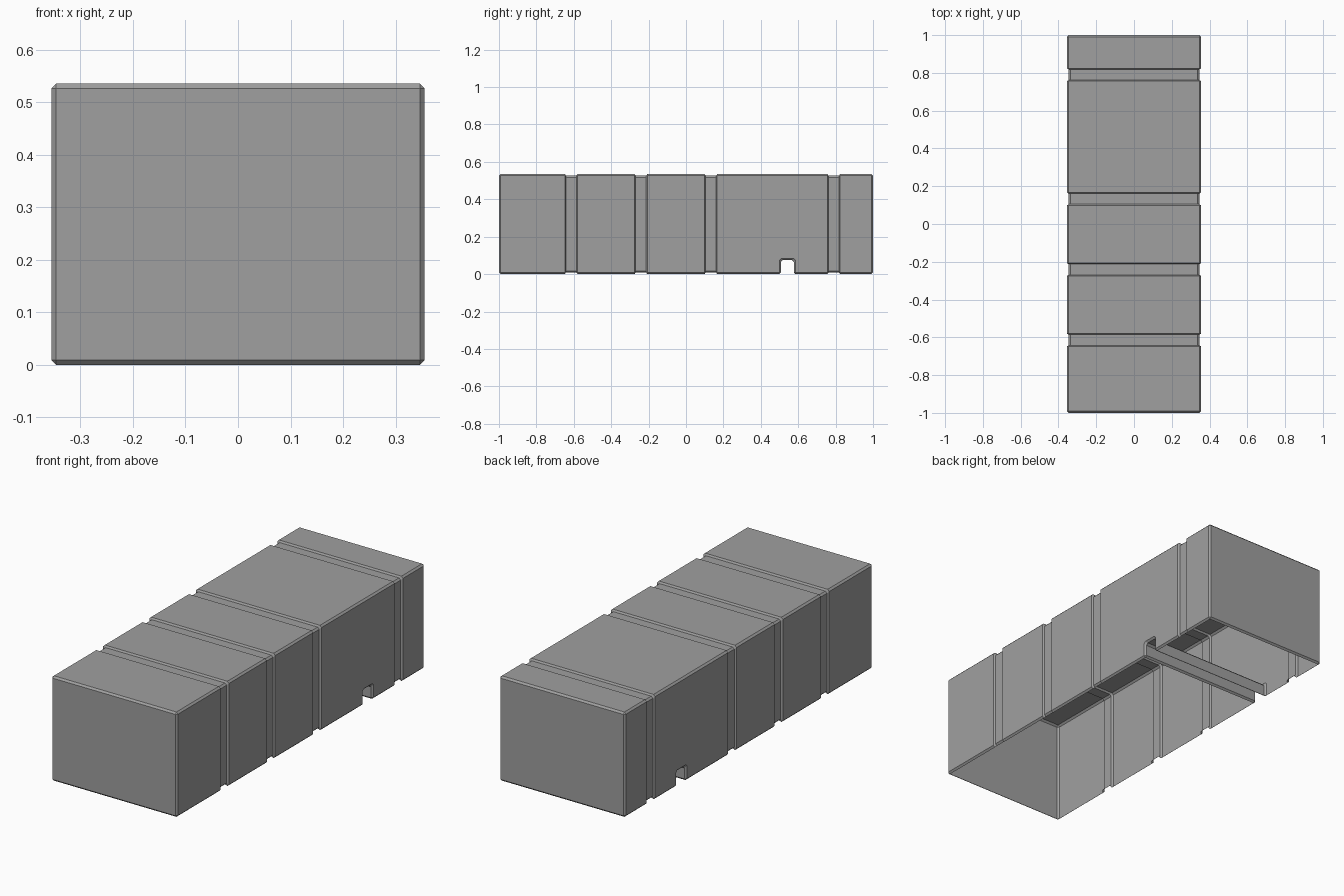
import bpy, bmesh
from mathutils import Vector

cube = bpy.data.objects.get("Cube")
if cube:
    bpy.data.objects.remove(cube, do_unlink=True)

W, H, L, B = 0.355, 0.535, 1.0, 0.009         # half width, height, half length, bevel
GROOVES = (-0.614, -0.241, 0.133, 0.79)       # groove centres along the length
HALF, STEP, DEPTH = 0.034, 0.006, 0.009       # groove half width, step slope, depth
Y0, Y1, CH, CC = 0.508, 0.577, 0.075, 0.01    # cross channel sides, height, corner cut

grey = bpy.data.materials.new("mid_grey")
grey.use_nodes = True
grey.diffuse_color = (0.35, 0.35, 0.35, 1)
grey.node_tree.nodes["Principled BSDF"].inputs["Base Color"].default_value = grey.diffuse_color

bm = bmesh.new()


def ring(y, inset=0.0, cap=False):
    """Bevelled section, open along the bottom."""
    w, lo, hi = W - inset, inset, H - inset
    if cap:
        half = [(W - B, B), (W - B, B), (W - B, H - B), (W - B, H - B)]
    else:
        half = [(w - B, lo), (w, lo + B), (w, hi - B), (w - B, hi)]
    pts = half + [(-x, z) for x, z in reversed(half)]
    return [bm.verts.new((x, y, z)) for x, z in pts]


def bridge(a, b):
    for i in range(len(a) - 1):
        bm.faces.new((a[i], a[i + 1], b[i + 1], b[i]))


# Hollow shell lofted along its length, stepping in at each groove
rings = [ring(-L, cap=True), ring(-L + B)]
for g in GROOVES:
    rings += [ring(g - HALF), ring(g - HALF + STEP, DEPTH),
              ring(g + HALF - STEP, DEPTH), ring(g + HALF)]
rings += [ring(L - B), ring(L, cap=True)]
for a, b in zip(rings, rings[1:]):
    bridge(a, b)

# End walls and their lower bevels
for end, inner in ((rings[0], rings[1]), (rings[-1], rings[-2])):
    bm.faces.new((end[0], end[2], end[4], end[6]))
    bm.faces.new((end[0], end[7], inner[7], inner[0]))
bmesh.ops.remove_doubles(bm, verts=bm.verts[:], dist=1e-5)


def arch(grow):
    """Channel outline in (y, z), with cut upper corners."""
    a, b, h = Y0 - grow, Y1 + grow, CH + grow
    return [(a, B), (a, h - CC), (a + CC, h), (b - CC, h), (b, h - CC), (b, B)]


# Notches cut in both side walls
outer, inner = arch(B), arch(0)
planes = []
for (ya, za), (yb, zb) in zip(outer, outer[1:]):
    planes.append((Vector((0, ya, za)), Vector((0, za - zb, yb - ya)).normalized()))
for co, no in planes:
    faces = [f for f in bm.faces if abs(f.calc_center_median().x) > W - B
             and 0.17 < f.calc_center_median().y < 0.755]
    geom = set(faces)
    for f in faces:
        geom.update(f.edges)
        geom.update(f.verts)
    bmesh.ops.bisect_plane(bm, geom=list(geom), dist=1e-6, plane_co=co, plane_no=no)
cut = [f for f in bm.faces if abs(f.calc_center_median().x) > W - B
       and all((f.calc_center_median() - co).dot(no) < 0 for co, no in planes)]
bmesh.ops.delete(bm, geom=cut, context='FACES')

# Cross channel with bevelled mouths and bevelled lower edges
outer = [outer[0]] + outer + [outer[-1]]
inner = [(Y0 - B, 0)] + inner + [(Y1 + B, 0)]
rows = [[bm.verts.new((x, y, z)) for y, z in path]
        for x, path in ((-W, outer), (B - W, inner), (W - B, inner), (W, outer))]
for a, b in zip(rows, rows[1:]):
    bridge(a, b)

bmesh.ops.remove_doubles(bm, verts=bm.verts[:], dist=1e-5)
bmesh.ops.dissolve_limit(bm, angle_limit=0.01, verts=bm.verts[:], edges=bm.edges[:])
bmesh.ops.recalc_face_normals(bm, faces=bm.faces[:])

mesh = bpy.data.meshes.new("grooved_shell")
bm.to_mesh(mesh)
bm.free()
mesh.materials.append(grey)
shell = bpy.data.objects.new("grooved_shell", mesh)
bpy.context.collection.objects.link(shell)
